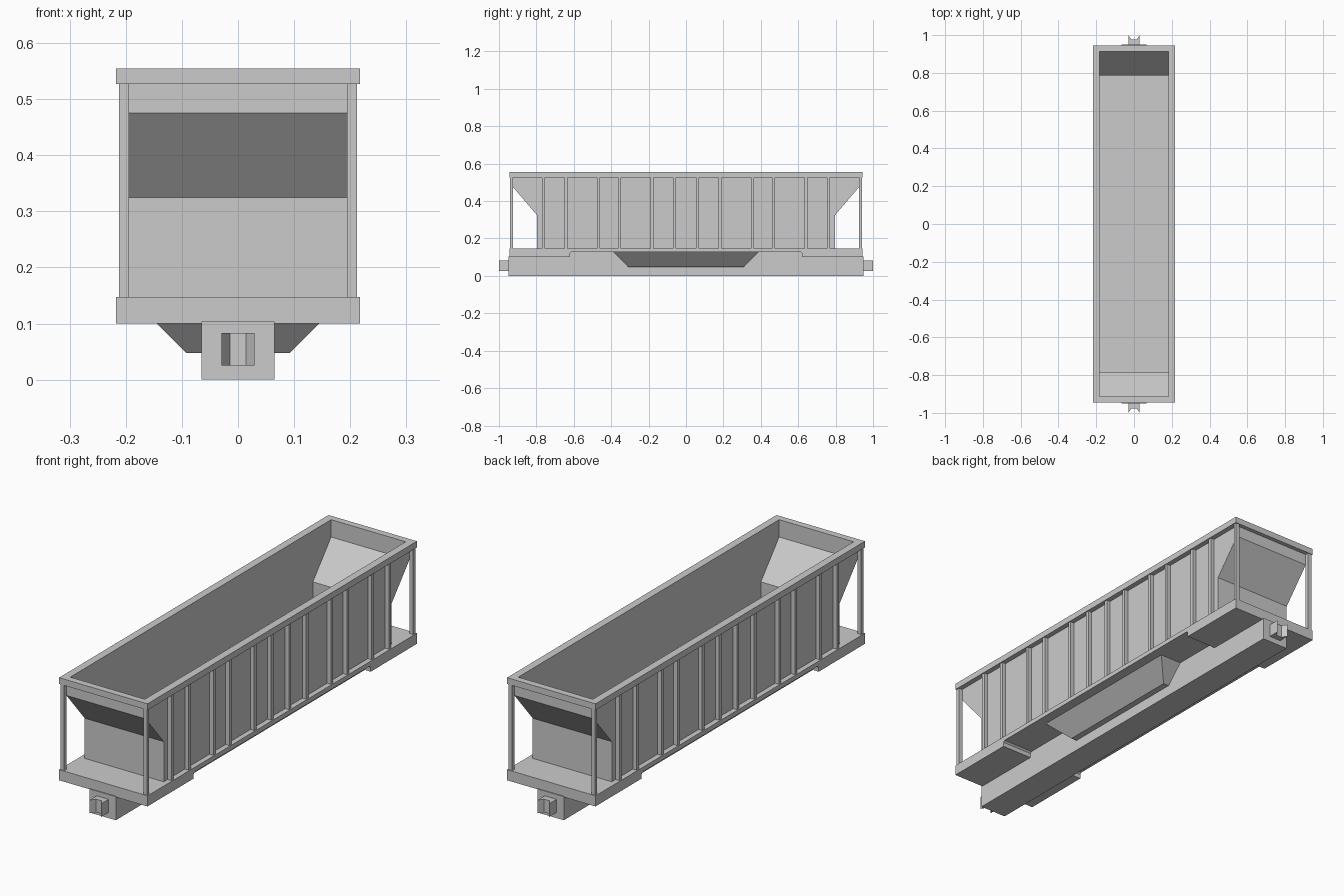
import bpy, bmesh

if "Cube" in bpy.data.objects:
    bpy.data.objects.remove(bpy.data.objects["Cube"])


def finish(name, bm):
    bmesh.ops.recalc_face_normals(bm, faces=bm.faces)
    me = bpy.data.meshes.new(name)
    bm.to_mesh(me)
    bm.free()
    ob = bpy.data.objects.new(name, me)
    bpy.context.collection.objects.link(ob)
    return ob


def prism(name, pts, lo, hi, axis="x"):
    """Extrude a profile: (y, z) points along x, or (x, y) points along z."""
    bm = bmesh.new()
    place = (lambda p, h: (h, *p)) if axis == "x" else (lambda p, h: (*p, h))
    a = [bm.verts.new(place(p, lo)) for p in pts]
    b = [bm.verts.new(place(p, hi)) for p in pts]
    bm.faces.new(a)
    bm.faces.new(b)
    n = len(pts)
    for i in range(n):
        j = (i + 1) % n
        bm.faces.new((a[i], a[j], b[j], b[i]))
    return finish(name, bm)


def box(name, x0, x1, y0, y1, z0, z1):
    return prism(name, [(x0, y0), (x1, y0), (x1, y1), (x0, y1)], z0, z1, "z")


def mirrored(half):
    """Complete a profile with its reflection in the first coordinate."""
    return half + [(-u, v) for u, v in reversed(half)]


# Underframe: centre sill and deck with a long notch under each side
box("centre_sill", -0.065, 0.065, -0.949, 0.949, 0, 0.104)
box("sill_top_web", -0.065, 0.065, -0.63, 0.63, 0.09, 0.135)
prism("deck", mirrored([(0.944, 0.147), (0.944, 0.1), (0.62, 0.1),
                        (0.62, 0.12), (0.613, 0.127)]), -0.217, 0.217)

# Discharge chute: inverted frustum under the deck
bm = bmesh.new()
rings = [[bm.verts.new((sx * x, sy * y, z)) for sx, sy in
          ((1, 1), (-1, 1), (-1, -1), (1, -1))]
         for x, y, z in ((0.172, 0.389, 0.127), (0.093, 0.31, 0.048))]
for r in rings:
    bm.faces.new(r)
for i in range(4):
    j = (i + 1) % 4
    bm.faces.new((rings[0][i], rings[0][j], rings[1][j], rings[1][i]))
finish("discharge_chute", bm)

# Hopper: side plates, sloped end sheets and floor
side = mirrored([(0.797, 0.147), (0.797, 0.325), (0.925, 0.475), (0.925, 0.53)])
for s, label in ((1, "right"), (-1, "left")):
    prism(label + "_side_plate", side, s * 0.183, s * 0.194)
for s, label in ((1, "back"), (-1, "front")):
    sheet = [(0.797, 0.147), (0.797, 0.325), (0.925, 0.475), (0.925, 0.53),
             (0.914, 0.53), (0.914, 0.478), (0.786, 0.328), (0.786, 0.147)]
    prism(label + "_end_sheet", [(s * y, z) for y, z in sheet], -0.183, 0.183)
box("hopper_floor", -0.185, 0.185, -0.788, 0.788, 0.14, 0.155)

# Top rim: rectangular ring
bm = bmesh.new()
loops = [[bm.verts.new((sx * x, sy * y, z)) for sx, sy in
          ((1, 1), (-1, 1), (-1, -1), (1, -1))]
         for x, y, z in ((0.217, 0.944, 0.527), (0.217, 0.944, 0.555),
                         (0.183, 0.914, 0.555), (0.183, 0.914, 0.527))]
for k in range(4):
    a, b = loops[k], loops[(k + 1) % 4]
    for i in range(4):
        j = (i + 1) % 4
        bm.faces.new((a[i], a[j], b[j], b[i]))
finish("top_rim", bm)

# Side ribs and corner posts
for sx in (1, -1):
    for sy in (1, -1):
        for y in (0.062, 0.182, 0.356, 0.468, 0.641, 0.762):
            box("side_rib", sx * 0.193, sx * 0.212,
                sy * y - 0.008, sy * y + 0.008, 0.145, 0.53)
        box("corner_post", sx * 0.194, sx * 0.212,
            sy * 0.925, sy * 0.941, 0.145, 0.53)

# Couplers with a notched face
for s, label in ((1, "back"), (-1, "front")):
    half = [(0.029, 0.94), (0.029, 1.0), (0.014, 0.976)]
    prism(label + "_coupler", [(x, s * y) for x, y in mirrored(half)],
          0.025, 0.083, "z")
